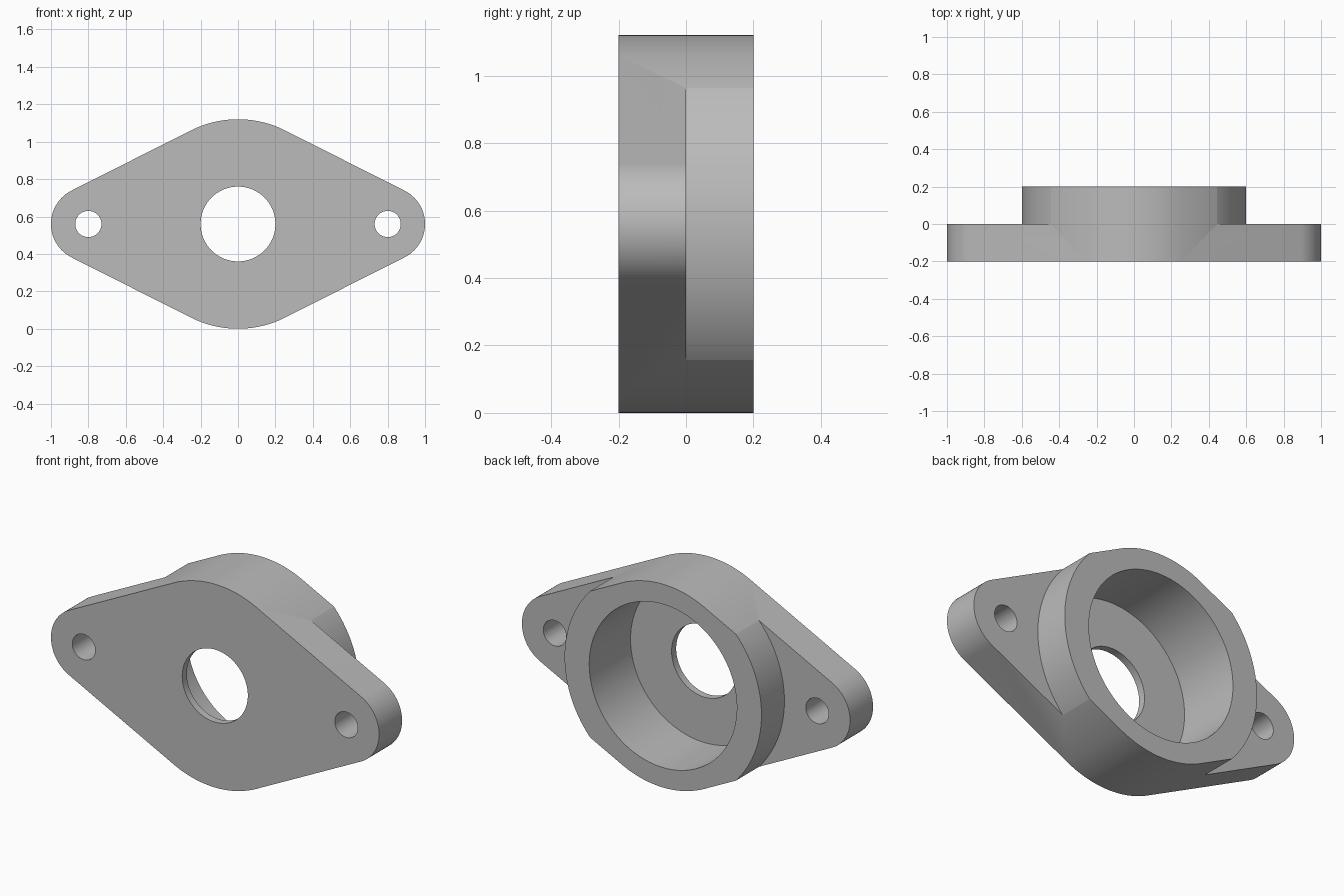
import bpy, bmesh, math

old = bpy.data.objects.get("Cube")
if old:
    bpy.data.objects.remove(old, do_unlink=True)

MID_Z = 0.56      # height of the bore axis
BOSS_R = 0.56     # top and bottom arcs of the outline
EAR_R = 0.2       # arcs around the bolt holes
EAR_X = 0.8
FRONT, STEP, BACK = -0.2, 0.0, 0.2

grey = bpy.data.materials.new("plain_grey")
grey.use_nodes = True
colour = (0.5, 0.5, 0.5, 1)
grey.diffuse_color = colour
grey.node_tree.nodes["Principled BSDF"].inputs["Base Color"].default_value = colour


def finish(bm, name):
    bmesh.ops.recalc_face_normals(bm, faces=bm.faces)
    mesh = bpy.data.meshes.new(name)
    bm.to_mesh(mesh)
    bm.free()
    mesh.materials.append(grey)
    obj = bpy.data.objects.new(name, mesh)
    bpy.context.collection.objects.link(obj)
    return obj


def prism(name, outline, y0, y1):
    """Extrude an x-z outline from y0 to y1."""
    bm = bmesh.new()
    face = bm.faces.new([bm.verts.new((x, y0, z)) for x, z in outline])
    grown = bmesh.ops.extrude_face_region(bm, geom=[face])["geom"]
    bmesh.ops.translate(bm, vec=(0, y1 - y0, 0),
                        verts=[v for v in grown if isinstance(v, bmesh.types.BMVert)])
    return finish(bm, name)


def arc(cx, radius, start, end, steps):
    angles = [start + (end - start) * i / steps for i in range(steps + 1)]
    return [(cx + radius * math.cos(a), MID_Z + radius * math.sin(a)) for a in angles]


def circle(cx, radius, steps=96):
    return arc(cx, radius, 0, math.tau, steps)[:-1]


def ring(name, inner, outer, y0, y1, steps=128):
    """Square-section ring around the bore axis."""
    bm = bmesh.new()
    loops = [[bm.verts.new((x, y, z)) for x, z in circle(0, r, steps)]
             for r, y in ((inner, y0), (outer, y0), (outer, y1), (inner, y1))]
    for k in range(4):
        a, b = loops[k], loops[(k + 1) % 4]
        for i in range(steps):
            j = (i + 1) % steps
            bm.faces.new((a[i], a[j], b[j], b[i]))
    return finish(bm, name)


def cut(target, cutter):
    cutter.hide_render = True
    mod = target.modifiers.new("cut", 'BOOLEAN')
    mod.operation = 'DIFFERENCE'
    mod.solver = 'EXACT'
    mod.object = cutter
    bpy.context.view_layer.objects.active = target
    bpy.ops.object.modifier_apply(modifier=mod.name)
    bpy.data.objects.remove(cutter, do_unlink=True)


# Diamond outline: four arcs joined by their common tangents
t = math.acos((BOSS_R - EAR_R) / EAR_X)
outline = (arc(EAR_X, EAR_R, -t, t, 32)
           + arc(0, BOSS_R, t, math.pi - t, 32)
           + arc(-EAR_X, EAR_R, math.pi - t, math.pi + t, 32)
           + arc(0, BOSS_R, math.pi + t, math.tau - t, 32))
body = prism("flange_housing", outline, FRONT, BACK)

# Trim the rear half to a round boss, leaving the two thin ears
cut(body, ring("boss_trim", 0.6, 1.4, STEP, BACK + 0.1))

# Bearing pocket from the back, shaft hole and bolt holes right through
cut(body, prism("pocket_cutter", circle(0, 0.45), -0.16, BACK + 0.1))
cut(body, prism("shaft_cutter", circle(0, 0.2), FRONT - 0.1, BACK + 0.1))
for side in (-1, 1):
    cut(body, prism("bolt_cutter", circle(side * EAR_X, 0.07, 48), FRONT - 0.1, BACK + 0.1))

bpy.ops.object.select_all(action='DESELECT')
body.select_set(True)
bpy.context.view_layer.objects.active = body
bpy.ops.object.shade_smooth_by_angle(angle=math.radians(25))
